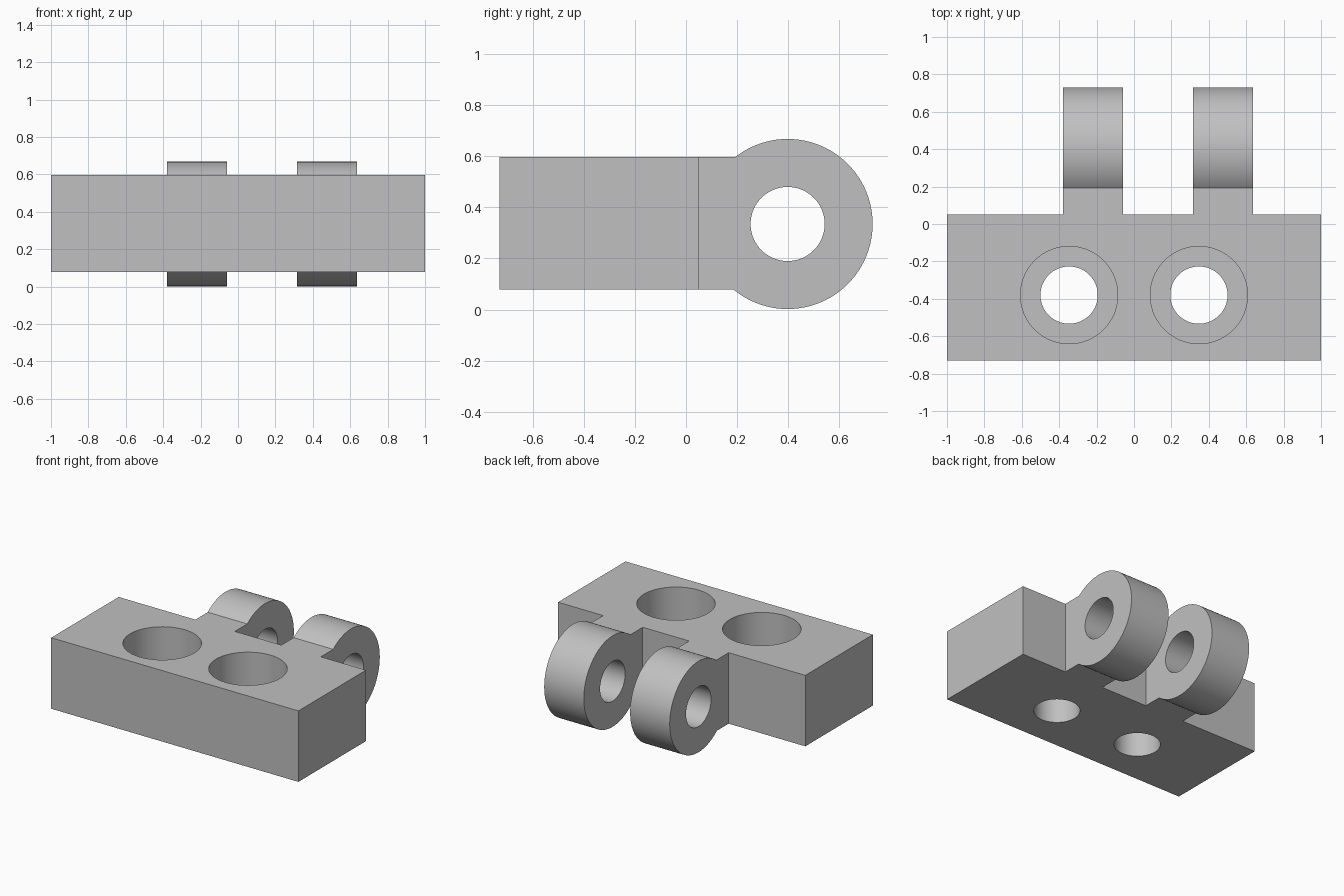
import bpy
import bmesh
import math
from mathutils import Matrix, Vector

if "Cube" in bpy.data.objects:
    bpy.data.objects.remove(bpy.data.objects["Cube"], do_unlink=True)

# Main dimensions
FRONT, BACK, LUG_Y, LUG_Z = -0.73, 0.05, 0.398, 0.335
BOTTOM, TOP = 0.078, 0.597
LUG_X, LUG_HALF, LUG_R, PIN_R = (-0.22, 0.475), 0.16, 0.333, 0.145
BOLT_X, BOLT_Y, BOLT_R, BORE_R = 0.347, -0.38, 0.153, 0.26
BORE_FLOOR = 0.28

grey = bpy.data.materials.new("plain grey")
grey.use_nodes = True
colour = (0.53, 0.53, 0.53, 1)
grey.diffuse_color = colour
grey.node_tree.nodes["Principled BSDF"].inputs["Base Color"].default_value = colour


def make_object(name, bm):
    bmesh.ops.recalc_face_normals(bm, faces=bm.faces)
    mesh = bpy.data.meshes.new(name)
    bm.to_mesh(mesh)
    bm.free()
    mesh.materials.append(grey)
    obj = bpy.data.objects.new(name, mesh)
    bpy.context.collection.objects.link(obj)
    return obj


def cylinder(name, centre, radius, length, axis="Z"):
    bm = bmesh.new()
    turn = Matrix.Rotation(math.pi / 2, 4, "Y") if axis == "X" else Matrix()
    bmesh.ops.create_cone(bm, cap_ends=True, segments=96, radius1=radius,
                          radius2=radius, depth=length,
                          matrix=Matrix.Translation(centre) @ turn)
    return make_object(name, bm)


def combine(target, tool, operation):
    mod = target.modifiers.new(operation.lower(), "BOOLEAN")
    mod.object, mod.operation, mod.solver = tool, operation, "EXACT"
    bpy.context.view_layer.objects.active = target
    bpy.ops.object.modifier_apply(modifier=mod.name)
    bpy.data.objects.remove(tool, do_unlink=True)


# Block outline with two tongues reaching back, extruded upward
outline = [(-1, BACK), (-1, FRONT), (1, FRONT), (1, BACK)]
for x in reversed(LUG_X):
    right, left = x - LUG_HALF, x + LUG_HALF
    outline += [(left, BACK), (left, LUG_Y), (right, LUG_Y), (right, BACK)]
bm = bmesh.new()
face = bm.faces.new([bm.verts.new((x, y, BOTTOM)) for x, y in outline])
walls = bmesh.ops.extrude_face_region(bm, geom=[face])
bmesh.ops.translate(bm, vec=Vector((0, 0, TOP - BOTTOM)),
                    verts=[v for v in walls["geom"] if isinstance(v, bmesh.types.BMVert)])
block = make_object("hinge_block", bm)

# Round lugs, then their pin holes
for x in LUG_X:
    centre = (x, LUG_Y, LUG_Z)
    combine(block, cylinder("lug", centre, LUG_R, 2 * LUG_HALF, "X"), "UNION")
for x in LUG_X:
    centre = (x, LUG_Y, LUG_Z)
    combine(block, cylinder("pin_hole", centre, PIN_R, 2 * LUG_HALF + 0.1, "X"), "DIFFERENCE")

# Counterbored bolt holes
for x in (-BOLT_X, BOLT_X):
    combine(block, cylinder("bolt_hole", (x, BOLT_Y, LUG_Z), BOLT_R, 1), "DIFFERENCE")
    combine(block, cylinder("counterbore", (x, BOLT_Y, BORE_FLOOR + 0.5), BORE_R, 1), "DIFFERENCE")

# Smooth the round walls, keep the edges crisp
bpy.ops.object.select_all(action="DESELECT")
block.select_set(True)
bpy.context.view_layer.objects.active = block
bpy.ops.object.shade_smooth_by_angle(angle=math.radians(30))
